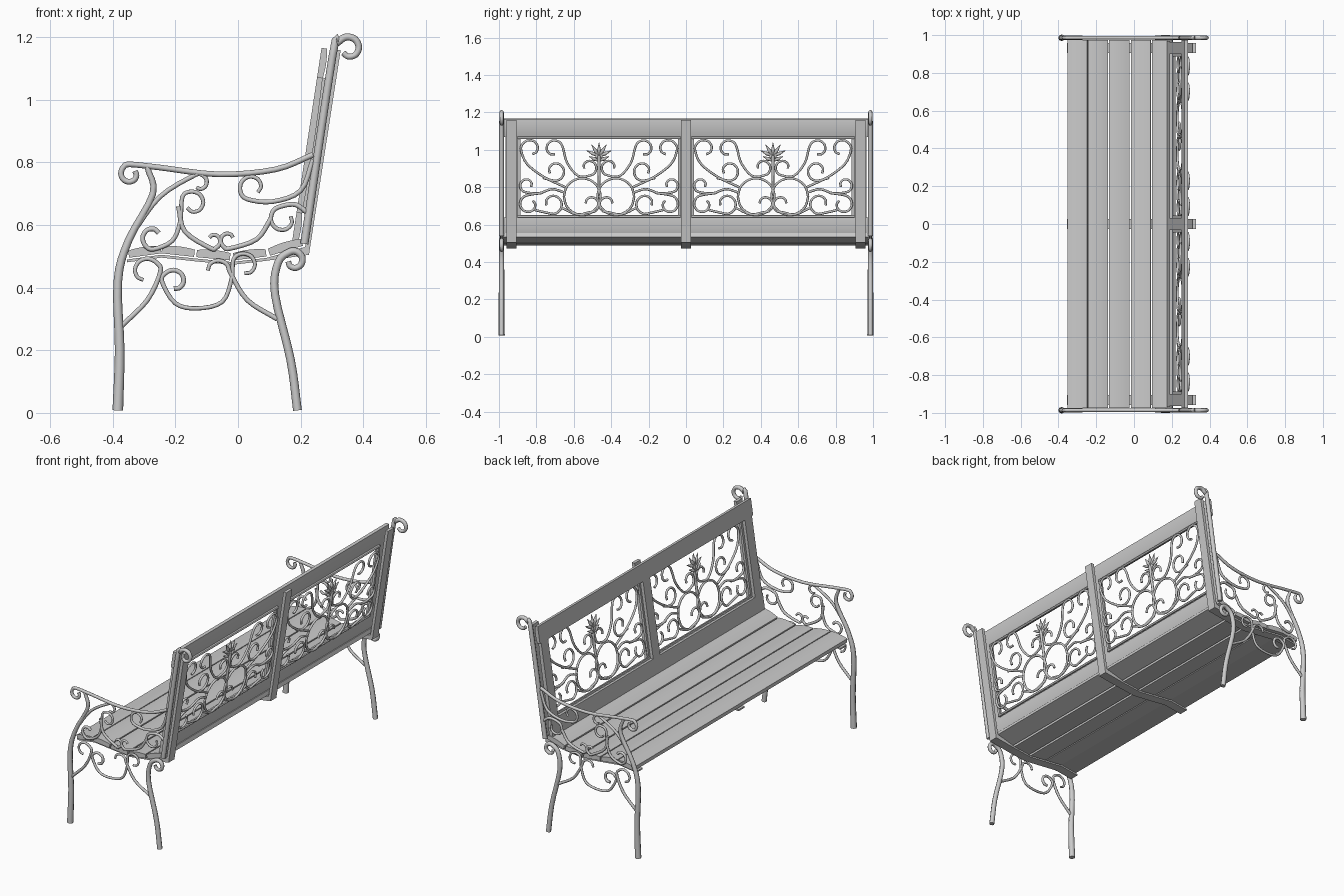
import bpy, bmesh
from math import sin, cos, radians
from mathutils import Vector

if "Cube" in bpy.data.objects:
    bpy.data.objects.remove(bpy.data.objects["Cube"])

def finish(ob, angle=40):
    bpy.ops.object.select_all(action='DESELECT')
    ob.select_set(True)
    bpy.context.view_layer.objects.active = ob
    if ob.type == 'CURVE':
        bpy.ops.object.convert(target='MESH')
    bpy.ops.object.shade_smooth_by_angle(angle=radians(angle))

def curl(cx, cz, r, entry, sweep):
    """Spiral that starts at the entry angle and tightens along its sweep."""
    n = max(3, round(abs(sweep) / 45))
    out = []
    for i in range(n + 1):
        a, k = radians(entry + sweep * i / n), r * (1 - 0.4 * (i / n) ** 2)
        out.append((cx + k * cos(a), cz + k * sin(a)))
    return out

def scroll(stem, end=None, start=None):
    """Stem points with an optional curl at either end."""
    return (curl(*start)[::-1] if start else []) + stem + (curl(*end) if end else [])

def smooth_path(pts, n=4):
    """Catmull-Rom curve through the points."""
    p = [Vector(v) for v in pts]
    p = [2 * p[0] - p[1]] + p + [2 * p[-1] - p[-2]]
    out = []
    for a, b, c, d in zip(p, p[1:], p[2:], p[3:]):
        for i in range(n):
            t = i / n
            out.append(b + 0.5 * ((c - a) * t + (2 * a - 5 * b + 4 * c - d) * t * t
                                  + (3 * b - a - 3 * c + d) * t ** 3))
    return out + [p[-2]]

def tubes(name, paths):
    """paths: (3D points, start radius, end radius)."""
    cu = bpy.data.curves.new(name, 'CURVE')
    cu.dimensions = '3D'
    cu.bevel_depth = 1
    cu.bevel_resolution = 2
    cu.use_fill_caps = True
    for pts, r0, r1 in paths:
        pts = smooth_path(pts)
        s = cu.splines.new('POLY')
        s.points.add(len(pts) - 1)
        for i, v in enumerate(pts):
            s.points[i].co = (*v, 1)
            s.points[i].radius = r0 + (r1 - r0) * i / (len(pts) - 1)
    ob = bpy.data.objects.new(name, cu)
    bpy.context.collection.objects.link(ob)
    finish(ob, 60)

def extrude_y(name, profile, y0, y1):
    """Extrude an xz outline along y."""
    bm = bmesh.new()
    f = bm.faces.new([bm.verts.new((x, y0, z)) for x, z in profile])
    ext = bmesh.ops.extrude_face_region(bm, geom=[f])['geom']
    bmesh.ops.translate(bm, vec=(0, y1 - y0, 0),
                        verts=[v for v in ext if isinstance(v, bmesh.types.BMVert)])
    bmesh.ops.recalc_face_normals(bm, faces=bm.faces)
    me = bpy.data.meshes.new(name)
    bm.to_mesh(me)
    bm.free()
    ob = bpy.data.objects.new(name, me)
    bpy.context.collection.objects.link(ob)
    finish(ob)

def plank(name, p, q, thick, y0, y1, crown=0.005):
    """Board with a crowned upper face running from p to q in xz."""
    n = Vector((p.y - q.y, q.x - p.x)).normalized()
    top = [p.lerp(q, i / 8) + n * crown * (i * (8 - i) / 16 - 1) for i in range(9)]
    extrude_y(name, top + [q - n * thick, p - n * thick], y0, y1)

def back(z, d=0.0):
    """Point on the leaning back plane."""
    return Vector((0.212 + 0.152 * (z - 0.54) + d, z))

def back_board(name, z0, z1, y0, y1, d=-0.018, thick=0.022):
    plank(name, back(z0, d), back(z1, d), -thick, y0, y1, -0.004)

# Seat slats along a gently waved line
seat = [Vector(v) for v in ((-.355, .523), (-.245, .538), (-.134, .526),
                            (-.02, .515), (.091, .528), (.203, .562))]
for i, (p, q) in enumerate(zip(seat, seat[1:])):
    plank(f"seat_slat_{i}", p.lerp(q, .03), p.lerp(q, .97), .028, -.975, .975)

# Back rails and stiles
back_board("top_rail", 1.068, 1.163, -.975, .975)
back_board("bottom_rail", .54, .638, -.97, .97)
for n, y in (("left", -.932), ("middle", 0), ("right", .932)):
    back_board(n + "_stile", .638, 1.068, y - .032, y + .032)
    # Metal strap under the seat and up behind the back
    upper = [v - Vector((0, .033)) for v in seat[:-1]] + [back(.53, .004), back(1.16, .004)]
    lower = [v - Vector((0, .042)) for v in seat[:-1]] + [back(.505, .02), back(1.16, .022)]
    extrude_y(n + "_strap", upper + lower[::-1], y - .027, y + .027)

# Side frames: the same tubes at both ends of the bench
def side(name, path, r0=.008, r1=.006):
    for label, y in (("left", -.986), ("right", .986)):
        tubes(f"{label}_{name}", [([(x, y, z) for x, z in path], r0, r1)])

side("front_leg", scroll([(-.384, .008), (-.378, .2), (-.384, .42), (-.35, .55), (-.272, .7), (-.29, .785)]),
     .017, .009)
side("back_leg", scroll([(.19, .008), (.168, .17), (.118, .38), (.128, .48)], (.178, .487, .03, 120, -290)),
     .014, .009)
side("arm", scroll([(-.25, .784), (-.06, .762), (.12, .778), (.24, .825)], None, (-.345, .764, .03, 90, 300)),
     .009, .009)
side("back_post", scroll([(.212, .54), (.302, 1.14)], (.353, 1.165, .037, 150, -290)), .013, .009)
side("front_brace", scroll([(-.375, .275), (-.29, .36)], (-.293, .45, .045, 0, 250)))
side("back_brace", scroll([(.125, .3), (.03, .36)], (-.07, .445, .047, 0, 160)))
side("belly_scroll", scroll([(-.2, .35), (-.13, .334), (-.05, .355), (-.02, .43)],
                            (.02, .47, .04, 150, -240), (-.205, .42, .038, 180, -270)))
side("arm_support", scroll([(-.34, .57), (-.25, .69)], (-.125, .735, .028, 120, -240)))
side("front_scroll", scroll([(-.21, .55), (-.185, .61)], (-.145, .67, .038, 150, -290),
                            (-.27, .56, .037, -90, -230)))
side("seat_scroll", scroll([(-.19, .66), (-.17, .58)], (-.08, .55, .025, -110, 250)))
side("rear_scroll", scroll([(.24, .81), (.2, .71), (.11, .675)], (.045, .72, .04, -110, -290)))
side("post_scroll", scroll([(.222, .64), (.185, .665)], (.145, .62, .042, 90, 290)))
side("low_scroll", scroll([(.105, .62), (.06, .555)], (-.03, .552, .027, -80, -250)))

# Back panel scrolls as (offset, z), mirrored about each panel centre
half = [
    scroll([(.18, .8), (.295, .855), (.385, .925)], (.367, 1.005, .05, -10, 260)),
    scroll([(.17, .93), (.11, .86)], (.055, .905, .042, -110, -260), (.24, 1.005, .047, 170, -270)),
    scroll([(.3, .85)], (.235, .885, .05, -90, -290)),
    scroll([(.18, .77), (.25, .79), (.32, .768)], (.385, .81, .038, -90, 290)),
    scroll([(.3, .77)], (.375, .71, .048, 80, -300)),
    scroll([(.35, .68)], (.25, .71, .054, -60, -310)),
    scroll([(.2, .69), (.12, .655)], (.045, .71, .045, -80, -270)),
    [(.09 + .098 * cos(radians(a)), .75 + .098 * sin(radians(a))) for a in range(0, 361, 30)],
]
for label, yc in (("left", -.465), ("right", .465)):
    def on_back(pts, d=0.0):
        return [(back(z, d).x, yc + u, z) for u, z in pts]
    paths = [(on_back([(s * u, z) for u, z in h]), .0065, .0065) for h in half for s in (-1, 1)]
    paths.append((on_back([(0, .77), (0, .97)]), .007, .009))
    tubes(label + "_panel_scrolls", paths)
    # Leaf crown: two fans of tapered leaves
    leaves = []
    for root, count, size in ((.965, 5, .075), (.94, 4, .06)):
        for i in range(count):
            a = radians(-65 + 130 * i / (count - 1))
            p = on_back([(t * size * sin(a), root + t * size * cos(a)) for t in (0, .45, 1)], -.008)
            leaves += [(p[:2], .004, .01), (p[1:], .01, .001)]
    tubes(label + "_leaf_crown", leaves)
    # Thin frame round the panel
    for i, s in enumerate((-1, 1)):
        zc, ys = .853 + s * .21, yc + s * .428
        back_board(f"{label}_panel_edge_{i}", zc - .006, zc + .006, yc - .435, yc + .435, -.008, .014)
        back_board(f"{label}_panel_side_{i}", .64, 1.068, ys - .007, ys + .007, -.008, .014)
